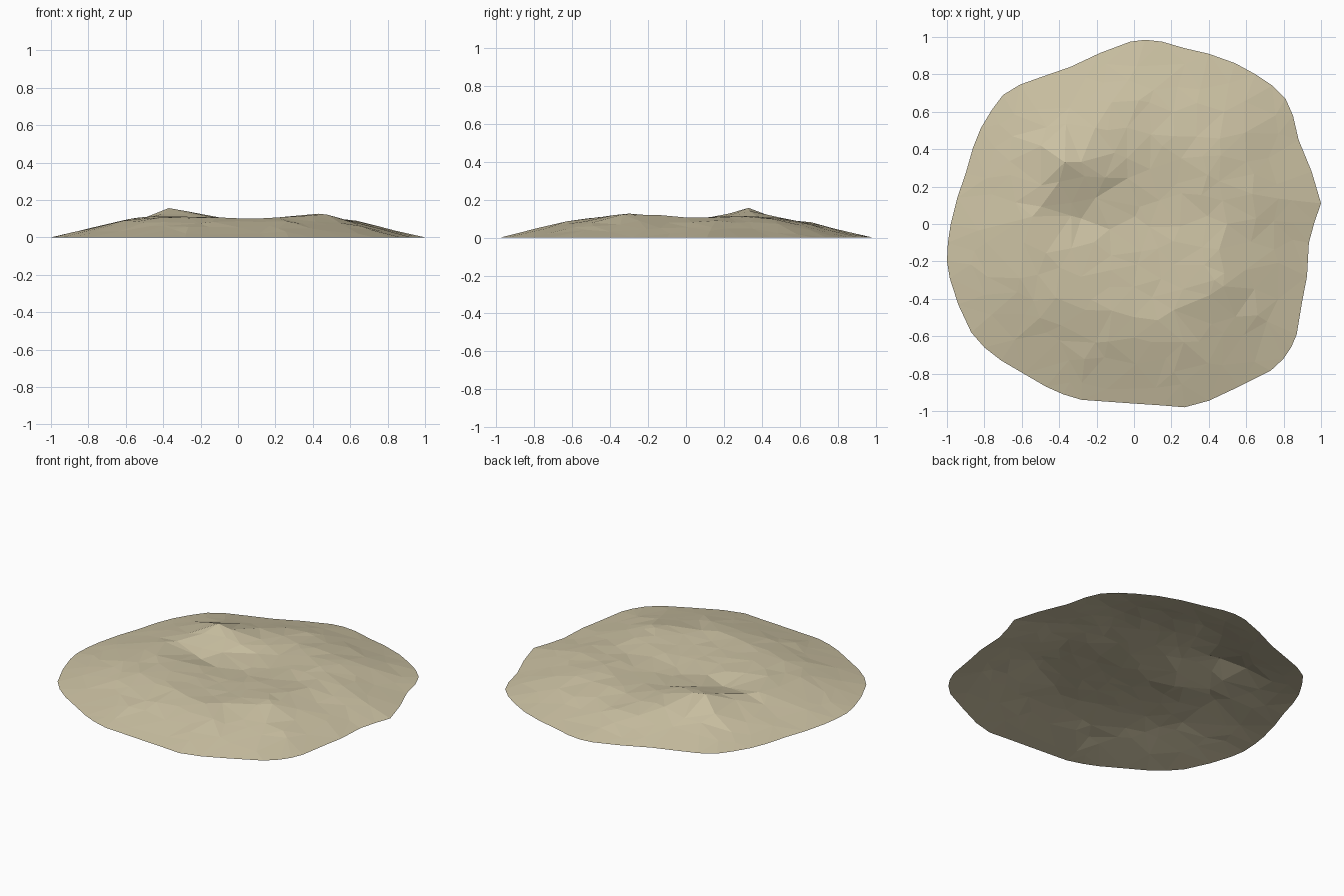
import bpy, random
from math import exp
from mathutils import Vector
from mathutils.geometry import delaunay_2d_cdt

if "Cube" in bpy.data.objects:
    bpy.data.objects.remove(bpy.data.objects["Cube"])

random.seed(7)

# Outline of the mound on the ground, counter-clockwise
OUTLINE = [Vector(p) for p in [
    (1.0, .11), (.95, .28), (.88, .45), (.85, .58), (.81, .67), (.74, .74),
    (.65, .80), (.54, .86), (.40, .91), (.27, .94), (.15, .975), (.06, .985),
    (-.02, .975), (-.18, .915), (-.34, .84), (-.47, .795), (-.61, .745), (-.70, .69),
    (-.76, .61), (-.82, .51), (-.86, .41), (-.90, .27), (-.945, .14), (-.98, 0),
    (-.995, -.10), (-1.0, -.20), (-.985, -.29), (-.94, -.43), (-.87, -.58), (-.80, -.66),
    (-.71, -.73), (-.59, -.80), (-.47, -.87), (-.38, -.91), (-.28, -.94), (0, -.96),
    (.15, -.97), (.27, -.98), (.40, -.945), (.56, -.87), (.73, -.785), (.80, -.72),
    (.84, -.66), (.87, -.59), (.90, -.41), (.925, -.28), (.935, -.10), (.965, .01)]]
N = len(OUTLINE)

# Humps and hollows: x, y, width x, width y, height
BUMPS = [(-.37, .34, .17, .13, .045), (.43, -.30, .20, .16, .018),
         (.45, .30, .20, .20, .006), (.03, .0, .17, .50, -.024),
         (-.24, .04, .18, .10, -.040), (.15, .05, .25, .15, -.012)]

# Rim profile: (fraction of the way out, height)
RIM = [(0, .108), (.50, .108), (.60, .098), (.75, .062), (.90, .024), (1, 0)]


def fraction_out(p):
    """0 at the middle, 1 on the outline."""
    for i in range(N):
        a, b = OUTLINE[i], OUTLINE[(i + 1) % N]
        if a.x * p.y - a.y * p.x >= 0 and p.x * b.y - p.y * b.x >= 0:
            d = b - a
            return (p.x * d.y - p.y * d.x) / (a.x * b.y - a.y * b.x)
    return 0


def height(p):
    t = fraction_out(p)
    if t > .995:
        return 0
    z = 0
    for (t0, z0), (t1, z1) in zip(RIM, RIM[1:]):
        if t0 <= t <= t1:
            z = z0 + (z1 - z0) * (t - t0) / (t1 - t0)
    fade = min(1, (1 - t) * 3)
    for x, y, sx, sy, h in BUMPS:
        z += fade * h * exp(-((p.x - x) / sx) ** 2 - ((p.y - y) / sy) ** 2)
    return max(.004, z + fade * random.uniform(-.005, .005))


# Scattered inner points on a jittered grid, plus the main crests
points = list(OUTLINE) + [Vector((-.37, .33)), Vector((.43, -.30))]
STEP = .125
for i in range(-8, 9):
    for j in range(-8, 9):
        p = Vector((i * STEP + random.uniform(-.045, .045),
                    j * STEP + random.uniform(-.045, .045)))
        inside = any(a.x * p.y - a.y * p.x >= 0 for a in OUTLINE)
        if inside and fraction_out(p) < .93 and all((p - q).length > .05 for q in points):
            points.append(p)

flat, _, tris, *_ = delaunay_2d_cdt(points, [], [list(range(N))], 1, 1e-5)
faces = []
for t in tris:
    a, b, c = (flat[k] for k in t)
    ccw = (b - a).x * (c - a).y - (b - a).y * (c - a).x > 0
    faces.append(list(t) if ccw else list(t)[::-1])

# Open, flat-shaded terrain sheet
mesh = bpy.data.meshes.new("sand_mound")
mesh.from_pydata([(p.x, p.y, height(p)) for p in flat], [], faces)
mesh.update()
mound = bpy.data.objects.new("sand_mound", mesh)
bpy.context.collection.objects.link(mound)

sand = bpy.data.materials.new("pale sand")
sand.diffuse_color = (.60, .535, .365, 1)
sand.use_nodes = True
sand.node_tree.nodes["Principled BSDF"].inputs["Base Color"].default_value = sand.diffuse_color
mesh.materials.append(sand)
